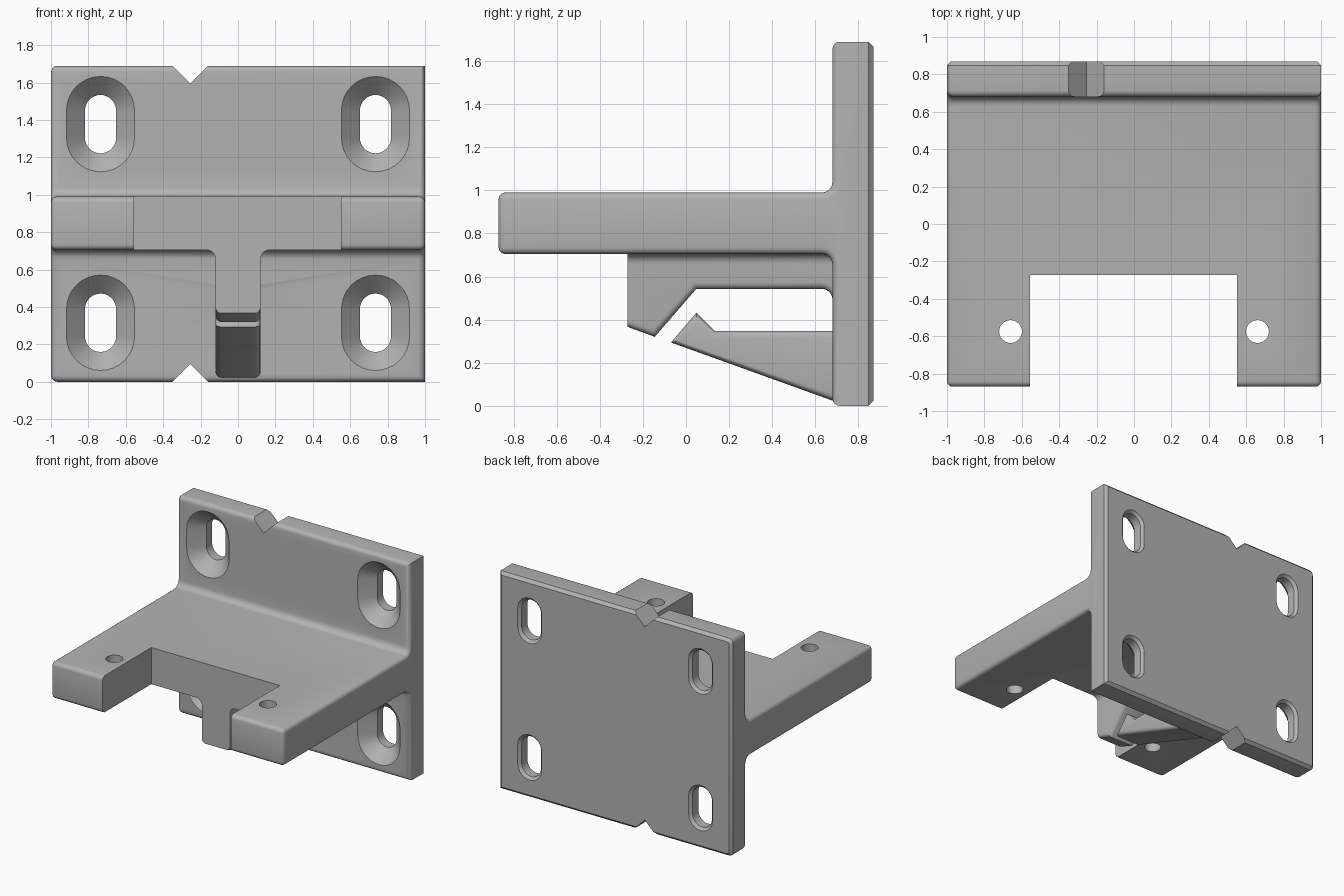
import bpy, bmesh, math

if "Cube" in bpy.data.objects:
    bpy.data.objects.remove(bpy.data.objects["Cube"])

mat = bpy.data.materials.new("grey")
mat.diffuse_color = (0.45, 0.45, 0.45, 1)
mat.use_nodes = True
mat.node_tree.nodes["Principled BSDF"].inputs["Base Color"].default_value = mat.diffuse_color


def finish(name, bm):
    bmesh.ops.recalc_face_normals(bm, faces=bm.faces)
    me = bpy.data.meshes.new(name)
    bm.to_mesh(me)
    bm.free()
    me.materials.append(mat)
    ob = bpy.data.objects.new(name, me)
    bpy.context.collection.objects.link(ob)
    return ob


def loft(rings):
    """Closed solid through rings of equal point count."""
    bm = bmesh.new()
    vs = [[bm.verts.new(p) for p in r] for r in rings]
    n = len(vs[0])
    for a, b in zip(vs, vs[1:]):
        for i in range(n):
            bm.faces.new((a[i], a[(i + 1) % n], b[(i + 1) % n], b[i]))
    bm.faces.new(vs[0])
    bm.faces.new(vs[-1][::-1])
    bmesh.ops.recalc_face_normals(bm, faces=bm.faces)
    return bm


def prism(pts, axis, lo, hi):
    put = {'x': lambda t, a, b: (t, a, b),
           'y': lambda t, a, b: (a, t, b),
           'z': lambda t, a, b: (a, b, t)}[axis]
    return loft([[put(t, a, b) for a, b in pts] for t in (lo, hi)])


def bevel(bm, rule, size, segs):
    edges = [e for e in bm.edges if rule(e.verts[0].co, e.verts[1].co)]
    bmesh.ops.bevel(bm, geom=edges, offset=size, offset_type='OFFSET', segments=segs,
                    profile=0.5, affect='EDGES', clamp_overlap=True)


def arc(cx, cy, r, a0, a1, n=6):
    return [(cx + r * math.cos(math.radians(a0 + (a1 - a0) * i / n)),
             cy + r * math.sin(math.radians(a0 + (a1 - a0) * i / n))) for i in range(n + 1)]


def rect(a0, a1, b0, b1):
    return [(a0, b0), (a1, b0), (a1, b1), (a0, b1)]


def near(v, t):
    return abs(v - t) < 1e-4


def boolean(target, other, op):
    m = target.modifiers.new(op, 'BOOLEAN')
    m.operation, m.solver, m.object = op, 'EXACT', other
    bpy.context.view_layer.objects.active = target
    bpy.ops.object.modifier_apply(modifier=m.name)
    bpy.data.objects.remove(other)


FRONT, BACK, TOP = 0.68, 0.87, 1.69

# Mounting plate: rounded left corners and front rim, chamfered back rim
bm = prism(rect(-1, 1, 0, TOP), 'y', FRONT, BACK)
bevel(bm, lambda p, q: near(p.x, -1) and near(q.x, -1) and near(p.z, q.z), 0.035, 3)
bevel(bm, lambda p, q: near(p.y, FRONT) and near(q.y, FRONT), 0.033, 4)
bevel(bm, lambda p, q: near(p.y, BACK) and near(q.y, BACK), 0.022, 1)
bracket = finish("bracket", bm)

# Shelf with fillets flaring into the plate
pts = ([(-0.87, 0.705), (-0.87, 0.99)] + arc(0.63, 1.04, 0.05, -90, 0)
       + [(0.70, 1.10), (0.76, 1.10), (0.76, 0.59), (0.70, 0.59)]
       + arc(0.63, 0.655, 0.05, 0, 90))
bm = prism(pts, 'x', -1, 1)
bevel(bm, lambda p, q: (near(p.x, q.x) and (p.y + q.y) / 2 < 0.705)
      or (near(p.y, -0.87) and near(q.y, -0.87)), 0.03, 4)
shelf = finish("shelf", bm)

# Rectangular notch and two screw holes in the shelf
boolean(shelf, finish("notch_cutter", prism(rect(-0.555, 0.55, -1, -0.272), 'z', 0.5, 1.2)),
        'DIFFERENCE')
for s in (-1, 1):
    hole = prism(arc(s * 0.66, -0.575, 0.061, 0, 360, 32)[:-1], 'z', 0.5, 1.2)
    boolean(shelf, finish("hole_cutter", hole), 'DIFFERENCE')
boolean(bracket, shelf, 'UNION')

# Upper clamp arm hanging under the shelf
pts = ([(-0.272, 0.85), (-0.272, 0.367), (-0.145, 0.32), (0.048, 0.543)]
       + arc(0.63, 0.493, 0.05, 90, 0) + [(0.70, 0.43), (0.75, 0.43), (0.75, 0.85)])
bm = prism(pts, 'x', -0.12, 0.12)
bevel(bm, lambda p, q: near(p.x, q.x) and -0.26 < (p.y + q.y) / 2 < 0.705
      and (p.z + q.z) / 2 < 0.6, 0.03, 4)
boolean(bracket, finish("upper_arm", bm), 'UNION')

# Fillets between the upper arm and the shelf underside
for s in (-1, 1):
    pts = arc(0.168, 0.657, 0.048, 180, 90) + [(0.168, 0.74), (0.09, 0.74), (0.09, 0.657)]
    bm = prism([(s * a, b) for a, b in pts], 'y', -0.272, 0.73)
    boolean(bracket, finish("arm_fillet", bm), 'UNION')

# Lower hooked arm
pts = [(-0.07, 0.294), (0.048, 0.432), (0.133, 0.348), (0.73, 0.348), (0.73, 0.006)]
bm = prism(pts, 'x', -0.12, 0.12)
bevel(bm, lambda p, q: near(p.x, q.x) and (p.y + q.y) / 2 < 0.72, 0.03, 4)
boolean(bracket, finish("lower_arm", bm), 'UNION')

# Countersunk slots
for x in (-0.735, 0.735):
    for z in (0.316, 1.378):
        rings = []
        for y, r in ((0.66, 0.202), (0.779, 0.083), (0.85, 0.083), (0.89, 0.123)):
            ring = arc(x, z + 0.073, r, 0, 180, 16) + arc(x, z - 0.073, r, 180, 360, 16)
            rings.append([(a, y, b) for a, b in ring])
        boolean(bracket, finish("slot_cutter", loft(rings)), 'DIFFERENCE')

# V notches in the top and bottom edges
for edge, d in ((TOP, -1), (0, 1)):
    pts = [(-0.255, edge + d * 0.095), (-0.455, edge - d * 0.105), (-0.055, edge - d * 0.105)]
    boolean(bracket, finish("v_cutter", prism(pts, 'y', 0.6, 0.95)), 'DIFFERENCE')

bpy.ops.object.select_all(action='DESELECT')
bracket.select_set(True)
bpy.context.view_layer.objects.active = bracket
bpy.ops.object.shade_smooth_by_angle(angle=math.radians(30))
